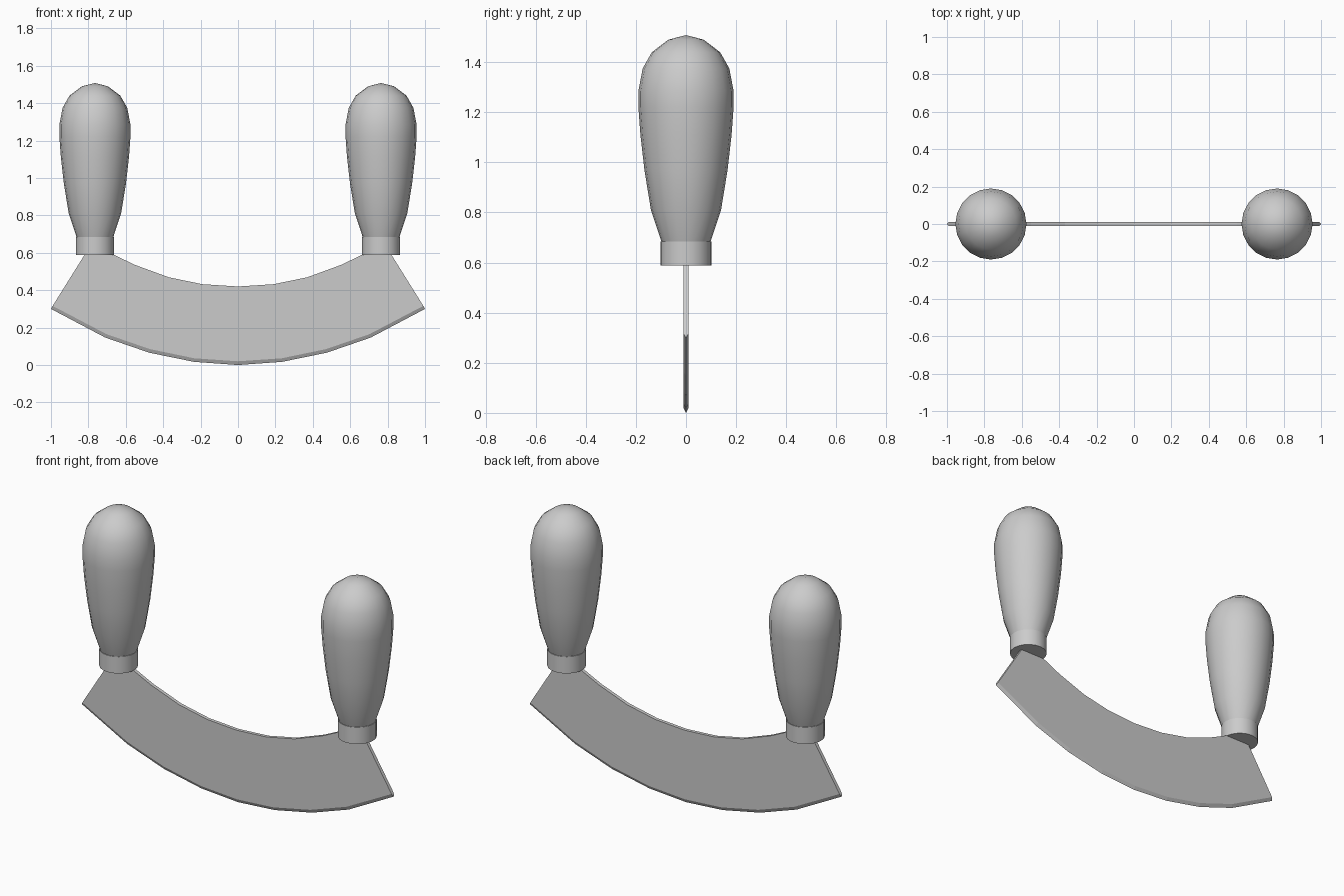
import bpy, bmesh, math

if "Cube" in bpy.data.objects:
    bpy.data.objects.remove(bpy.data.objects["Cube"])

HALF = 0.01  # half blade thickness


def finish(bm, name, angle):
    bmesh.ops.recalc_face_normals(bm, faces=bm.faces)
    me = bpy.data.meshes.new(name)
    bm.to_mesh(me)
    bm.free()
    ob = bpy.data.objects.new(name, me)
    bpy.context.collection.objects.link(ob)
    bpy.ops.object.select_all(action='DESELECT')
    ob.select_set(True)
    bpy.context.view_layer.objects.active = ob
    bpy.ops.object.shade_smooth_by_angle(angle=math.radians(angle))
    return ob


def mirrored(half):
    """Half profile starting at x = 0, extended to run from -x to +x."""
    return [(-x, z) for x, z in reversed(half[1:])] + half


# Blade: curved plate with a ground cutting edge
edge = mirrored([(0, 0), (0.235, 0.017), (0.475, 0.066), (0.71, 0.147), (1.0, 0.30)])
shoulder = mirrored([(0, 0.02), (0.234, 0.036), (0.471, 0.085), (0.703, 0.165), (0.991, 0.316)])
spine = mirrored([(0, 0.42), (0.19, 0.432), (0.37, 0.469), (0.55, 0.535),
                  (0.665, 0.59), (0.82, 0.59)])
bm = bmesh.new()
tip = [bm.verts.new((x, 0, z)) for x, z in edge]
outline = shoulder + spine[::-1]
front = [bm.verts.new((x, -HALF, z)) for x, z in outline]
back = [bm.verts.new((x, HALF, z)) for x, z in outline]
n, total = len(edge), len(outline)
for side in (front, back):
    bm.faces.new(side)
    for i in range(n - 1):
        bm.faces.new((tip[i], tip[i + 1], side[i + 1], side[i]))
for i in range(n - 1, total):
    j = (i + 1) % total
    bm.faces.new((front[i], front[j], back[j], back[i]))
for i in (0, n - 1):
    bm.faces.new((tip[i], front[i], back[i]))
finish(bm, "blade", 1)


# Handles: lathed collar and rounded grip
def lathe(name, cx, profile, sides=20):
    bm = bmesh.new()
    rings = []
    for r, z in profile:
        if r == 0:
            rings.append([bm.verts.new((cx, 0, z))] * sides)
        else:
            rings.append([bm.verts.new((cx + r * math.cos(2 * math.pi * k / sides),
                                        r * math.sin(2 * math.pi * k / sides), z))
                          for k in range(sides)])
    for a, b in zip(rings, rings[1:]):
        for k in range(sides):
            m = (k + 1) % sides
            bm.faces.new(list(dict.fromkeys((a[k], a[m], b[m], b[k]))))
    for ring in (rings[0], rings[-1]):
        if len(set(ring)) > 1:
            bm.faces.new(ring)
    return finish(bm, name, 35)


collar = [(0.102, 0.588), (0.102, 0.685)]
grip = [(0.098, 0.683), (0.14, 0.81), (0.166, 0.97), (0.182, 1.11), (0.19, 1.22),
        (0.19, 1.285), (0.173, 1.375), (0.136, 1.44), (0.07, 1.49), (0, 1.508)]
for label, cx in (("left", -0.765), ("right", 0.765)):
    lathe(label + "_collar", cx, collar)
    lathe(label + "_grip", cx, grip)
